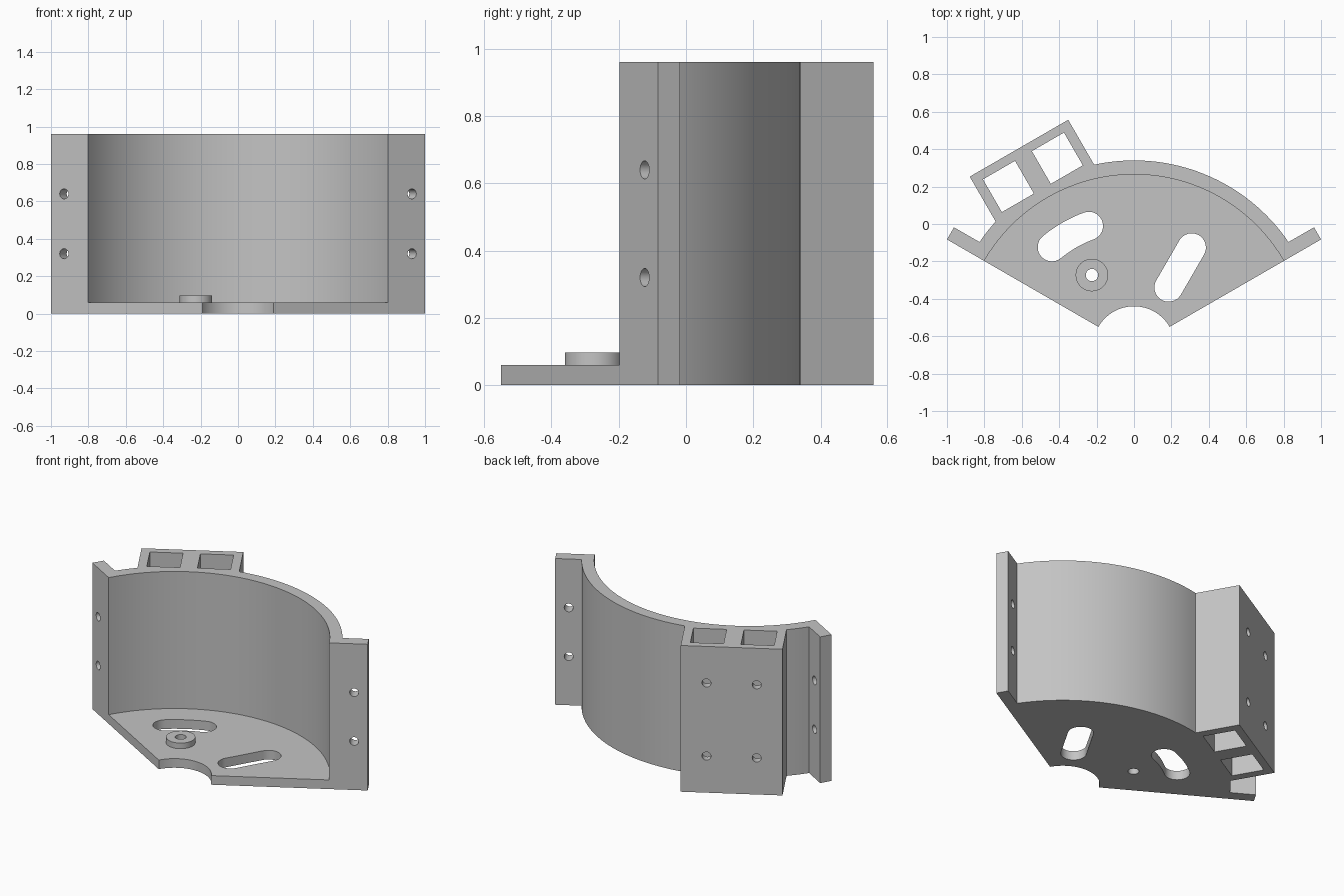
import bpy
import bmesh
from math import radians, degrees, sin, cos, asin
from mathutils import Vector

HEIGHT, FLOOR = 0.96, 0.06
HUB_R, INNER_R, OUTER_R = 0.22, 0.925, 1.0
FLANGE_R, FLANGE_T = 1 / cos(radians(30)), 0.075
MOUNT_ANGLE, MOUNT_HALF, MOUNT_R = 120, 0.304, 1.23
SCREW_R = 0.027
AXIS = Vector((0, -0.66))          # centre of the curved wall

if "Cube" in bpy.data.objects:
    bpy.data.objects.remove(bpy.data.objects["Cube"], do_unlink=True)

grey = bpy.data.materials.new("plain grey")
grey.use_nodes = True
grey.diffuse_color = (0.55, 0.55, 0.55, 1)
grey.node_tree.nodes["Principled BSDF"].inputs["Base Color"].default_value = grey.diffuse_color


def direction(angle):
    return Vector((cos(radians(angle)), sin(radians(angle))))


def polar(radius, angle, side=0.0):
    """Point at a radius from the wall axis, shifted sideways (counter-clockwise)."""
    return AXIS + direction(angle) * radius + direction(angle + 90) * side


def arc(radius, start, end, steps, centre=AXIS):
    return [centre + direction(start + (end - start) * i / steps) * radius
            for i in range(steps + 1)]


def finish(name, bm):
    bmesh.ops.recalc_face_normals(bm, faces=bm.faces)
    mesh = bpy.data.meshes.new(name)
    bm.to_mesh(mesh)
    bm.free()
    mesh.materials.append(grey)
    obj = bpy.data.objects.new(name, mesh)
    bpy.context.collection.objects.link(obj)
    return obj


def prism(name, outline, bottom, top):
    bm = bmesh.new()
    face = bm.faces.new([bm.verts.new((p.x, p.y, bottom)) for p in outline])
    grown = bmesh.ops.extrude_face_region(bm, geom=[face])["geom"]
    verts = [v for v in grown if isinstance(v, bmesh.types.BMVert)]
    bmesh.ops.translate(bm, verts=verts, vec=(0, 0, top - bottom))
    return finish(name, bm)


def screw_hole(point, angle, z):
    """Level round cutter through a point, running along the given direction."""
    bm = bmesh.new()
    bmesh.ops.create_cone(bm, cap_ends=True, segments=24, radius1=SCREW_R,
                          radius2=SCREW_R, depth=0.13)
    obj = finish("screw_hole_cutter", bm)
    obj.location = (point.x, point.y, z)
    obj.rotation_euler = (0, radians(90), radians(angle))
    return obj


def cut(obj, cutters):
    bpy.context.view_layer.objects.active = obj
    for cutter in cutters:
        mod = obj.modifiers.new("cut", "BOOLEAN")
        mod.operation, mod.solver, mod.object = "DIFFERENCE", "EXACT", cutter
        bpy.ops.object.modifier_apply(modifier=mod.name)


def smooth(obj):
    bpy.ops.object.select_all(action="DESELECT")
    obj.select_set(True)
    bpy.context.view_layer.objects.active = obj
    bpy.ops.object.shade_smooth_by_angle(angle=radians(30))


# Housing footprint: hub notch, flanges, curved wall and square mount in one outline
flange_turn = degrees(asin(FLANGE_T / OUTER_R))
mount_turn = degrees(asin(MOUNT_HALF / OUTER_R))
footprint = (
    arc(HUB_R, 150, 30, 32)
    + [polar(FLANGE_R, 30), polar(FLANGE_R, 30, FLANGE_T)]
    + arc(OUTER_R, 30 + flange_turn, MOUNT_ANGLE - mount_turn, 32)
    + [polar(MOUNT_R, MOUNT_ANGLE, -MOUNT_HALF), polar(MOUNT_R, MOUNT_ANGLE, MOUNT_HALF)]
    + arc(OUTER_R, MOUNT_ANGLE + mount_turn, 150 - flange_turn, 5)
    + [polar(FLANGE_R, 150, -FLANGE_T), polar(FLANGE_R, 150)]
)
housing = prism("housing", footprint, 0, HEIGHT)

# Open cavity above the floor plate
cavity = arc(INNER_R, 25, 155, 52)
cavity += [Vector((cavity[-1].x, -1)), Vector((cavity[0].x, -1))]
cutters = [prism("cavity_cutter", cavity, FLOOR, HEIGHT + 0.1)]

# Two square pockets through the mount
for low, high in ((-0.25, -0.052), (0.052, 0.25)):
    pocket = [polar(r, MOUNT_ANGLE, s) for r, s in
              ((0.98, low), (1.182, low), (1.182, high), (0.98, high))]
    cutters.append(prism("pocket_cutter", pocket, -0.1, HEIGHT + 0.1))

# Straight radial slot and curved slot in the floor
SLOT_R = 0.076
straight = (arc(SLOT_R, -30, 150, 16, polar(0.617, 60))
            + arc(SLOT_R, 150, 330, 16, polar(0.37, 60)))
SWEEP_R, FIRST, LAST = 0.693, 110.4, 129.3
curved = (arc(SWEEP_R + SLOT_R, FIRST, LAST, 12)
          + arc(SLOT_R, LAST, LAST + 180, 16, polar(SWEEP_R, LAST))[1:]
          + arc(SWEEP_R - SLOT_R, LAST, FIRST, 12)[1:]
          + arc(SLOT_R, FIRST + 180, FIRST + 360, 16, polar(SWEEP_R, FIRST))[1:-1])
for outline in (straight, curved):
    cutters.append(prism("slot_cutter", outline, -0.1, FLOOR + 0.1))

# Round boss on the floor with a bore through both
boss_centre = Vector((-0.225, -0.273))
boss = prism("floor_boss", arc(0.087, 0, 352.5, 47, boss_centre), FLOOR, 0.097)
bore = prism("bore_cutter", arc(0.033, 0, 345, 23, boss_centre), -0.1, 0.2)
cutters.append(bore)

# Screw holes in both flanges and in the outer face of the mount
for z in (0.32, 0.64):
    for angle, side in ((30, 1), (150, -1)):
        cutters.append(screw_hole(polar(1.074, angle, side * FLANGE_T / 2), angle + 90, z))
for z in (0.24, 0.72):
    for side in (-0.15, 0.15):
        cutters.append(screw_hole(polar(1.206, MOUNT_ANGLE, side), MOUNT_ANGLE, z))

bpy.context.view_layer.update()
cut(housing, cutters)
cut(boss, [bore])
for cutter in cutters:
    bpy.data.objects.remove(cutter, do_unlink=True)
for part in (housing, boss):
    smooth(part)
